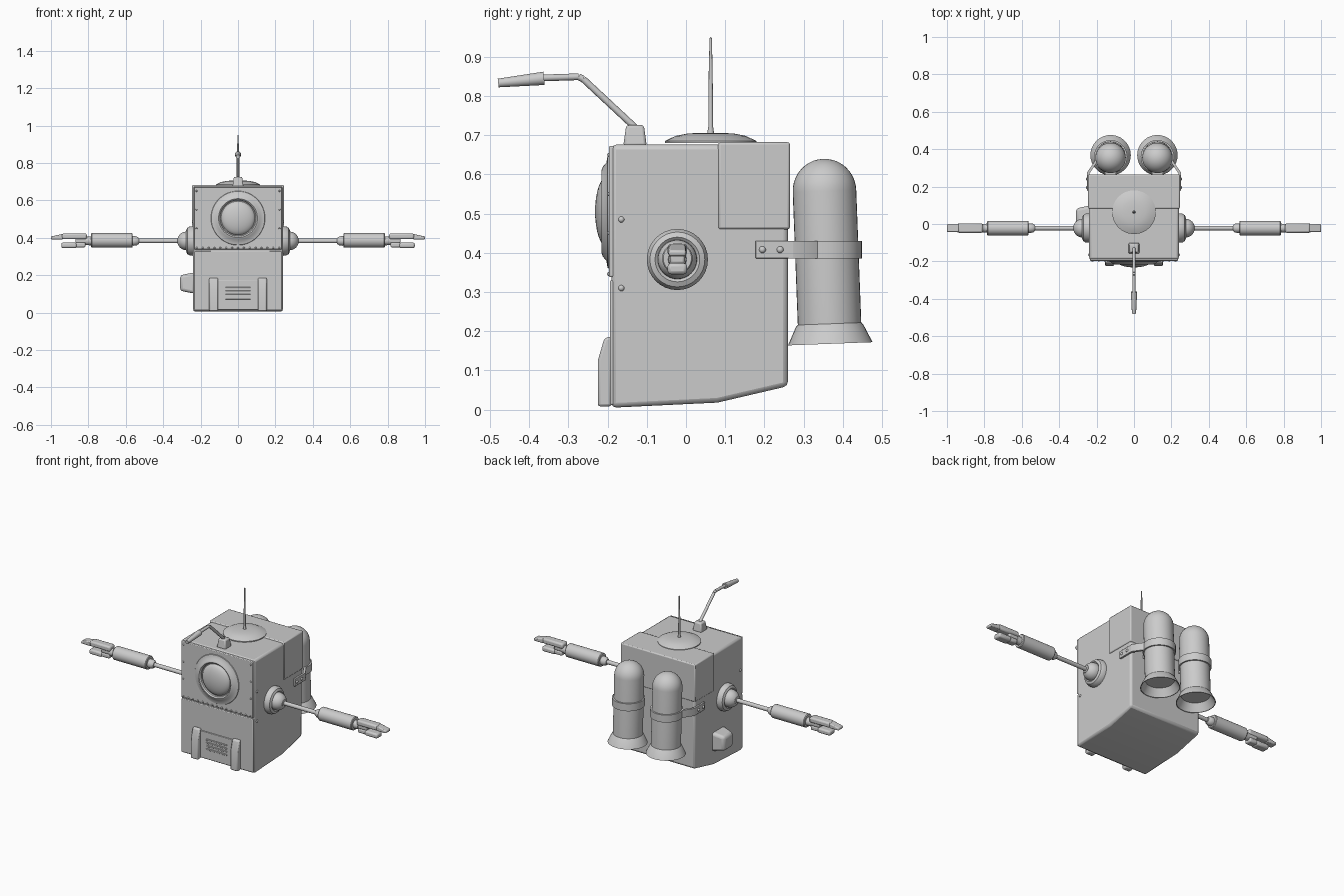
import bpy, bmesh, math
from mathutils import Vector, Matrix

if "Cube" in bpy.data.objects:
    bpy.data.objects.remove(bpy.data.objects["Cube"])

grey = bpy.data.materials.new("light grey")
grey.diffuse_color = (0.6, 0.6, 0.6, 1)
grey.use_nodes = True
grey.node_tree.nodes["Principled BSDF"].inputs["Base Color"].default_value = grey.diffuse_color


def finish(name, bm, bevel=0, segs=2):
    bmesh.ops.recalc_face_normals(bm, faces=bm.faces)
    me = bpy.data.meshes.new(name)
    bm.to_mesh(me)
    bm.free()
    me.materials.append(grey)
    ob = bpy.data.objects.new(name, me)
    bpy.context.collection.objects.link(ob)
    bpy.ops.object.select_all(action='DESELECT')
    ob.select_set(True)
    bpy.context.view_layer.objects.active = ob
    if bevel:
        m = ob.modifiers.new("bevel", 'BEVEL')
        m.width, m.segments = bevel, segs
    bpy.ops.object.shade_smooth_by_angle(angle=math.radians(35))
    return ob


def box(name, lo, hi, bevel=0.0, taper=1.0):
    """Box between two corners; taper scales the top."""
    bm = bmesh.new()
    lo, hi = Vector(lo), Vector(hi)
    bmesh.ops.create_cube(bm, size=1)
    for v in bm.verts:
        if v.co.z > 0:
            v.co.x *= taper
            v.co.y *= taper
        v.co = (lo + hi) / 2 + v.co * (hi - lo)
    return finish(name, bm, bevel)


def prism(name, profile, x0, x1, bevel=0.0):
    """Side outline (y, z) extruded along x."""
    bm = bmesh.new()
    a, b = ([bm.verts.new((x, y, z)) for y, z in profile] for x in (x0, x1))
    n = len(profile)
    bm.faces.new(a)
    bm.faces.new(b)
    for i in range(n):
        bm.faces.new((a[i], a[(i + 1) % n], b[(i + 1) % n], b[i]))
    return finish(name, bm, bevel)


def lathe(name, profile, origin, axis, n=32):
    """Profile of (radius, height) turned about an axis through origin."""
    bm = bmesh.new()
    vs = [bm.verts.new((r, 0, h)) for r, h in profile]
    es = [bm.edges.new(p) for p in zip(vs, vs[1:])]
    bmesh.ops.spin(bm, geom=vs + es, cent=(0, 0, 0), axis=(0, 0, 1),
                   angle=2 * math.pi, steps=n, use_duplicate=False)
    bmesh.ops.remove_doubles(bm, verts=bm.verts, dist=0.0001)
    rot = Vector((0, 0, 1)).rotation_difference(Vector(axis)).to_matrix().to_4x4()
    bm.transform(Matrix.Translation(origin) @ rot)
    return finish(name, bm)


def dome(r, h, z=0.0, n=8):
    return [(r * math.cos(i * math.pi / 2 / n), z + h * math.sin(i * math.pi / 2 / n))
            for i in range(n + 1)]


def rod(name, a, b, r0, r1, n=16):
    a, b = Vector(a), Vector(b)
    L = (b - a).length
    return lathe(name, [(0, 0), (r0, 0), (r1, L), (0, L)], a, (b - a) / L, n)


# Main body with sloped underside, and the raised rear shell
prism("body", [(-0.19, 0.005), (0.08, 0.018), (0.26, 0.06), (0.26, 0.676), (-0.19, 0.676)],
      -0.24, 0.24, 0.012)
box("rear_shell", (-0.245, 0.082, 0.46), (0.245, 0.265, 0.682), 0.006)

# Front plates, either side of the seam
box("upper_front_plate", (-0.236, -0.197, 0.338), (0.236, -0.18, 0.672), 0.004)
box("lower_front_plate", (-0.236, -0.194, 0.012), (0.236, -0.18, 0.33), 0.004)

# Rivets along the seam and up the front edges
spots = [(-0.22 + 0.44 * i / 14, 0.346) for i in range(15)]
spots += [(s * 0.222, z) for s in (-1, 1) for z in (0.45, 0.55, 0.65)]
for x, z in spots:
    lathe("rivet", dome(0.005, 0.004, 0, 3), (x, -0.197, z), (0, -1, 0), 8)

# Eye: shallow dished ring with a domed lens
lathe("eye_ring", [(0.147, 0), (0.143, 0.006), (0.125, 0.009), (0.115, 0.018),
                   (0.104, 0.022), (0.097, 0.016), (0.095, 0.008), (0, 0.008)],
      (0, -0.194, 0.505), (0, -1, 0), 48)
lathe("eye_lens", dome(0.091, 0.032), (0, -0.2, 0.505), (0, -1, 0), 40)

# Front grille panel with two uprights
box("grille_panel", (-0.11, -0.199, 0.015), (0.11, -0.19, 0.175), 0.003)
for i in range(4):
    z = 0.075 + i * 0.019
    box("grille_slat", (-0.068, -0.204, z - 0.004), (0.068, -0.195, z + 0.004), 0.002)
for s in (-1, 1):
    prism("grille_upright", [(-0.19, 0.008), (-0.225, 0.008), (-0.225, 0.125),
                             (-0.208, 0.183), (-0.19, 0.187)],
          s * 0.13 - 0.024, s * 0.13 + 0.024, 0.007)

# Top dish and aerial
lathe("top_dish", [(0.117, 0), (0.117, 0.005), (0.09, 0.018), (0.06, 0.024),
                   (0.03, 0.026), (0, 0.026)], (0, 0.063, 0.68), (0, 0, 1), 40)
lathe("aerial", [(0.009, 0), (0.006, 0.02), (0.005, 0.16), (0.0035, 0.22),
                 (0.003, 0.245), (0, 0.247)], (0, 0.063, 0.703), (0, 0, 1), 12)

# Boom with its foot and end piece
box("boom_foot", (-0.03, -0.16, 0.672), (0.03, -0.1, 0.726), 0.007, 0.75)
path = [(0, -0.13, 0.72), (0, -0.262, 0.843), (0, -0.274, 0.849), (0, -0.365, 0.846)]
for a, b in zip(path, path[1:]):
    rod("boom_tube", a, b, 0.0085, 0.0085)
rod("boom_end", (0, -0.362, 0.845), (0, -0.479, 0.833), 0.017, 0.011, 20)

# Side pod on the left
bm = bmesh.new()
bmesh.ops.create_cube(bm, size=1)
for v in bm.verts:
    k = 0.72 if v.co.x < 0 else 1
    v.co = Vector((-0.27 + v.co.x * 0.08, 0.04 + v.co.y * 0.12 * k, 0.158 + v.co.z * 0.115 * k))
finish("side_pod", bm, 0.016, 3)

# Arms, mirrored
AY, AZ = -0.022, 0.383
for s in (-1, 1):
    ax = (s, 0, 0)
    at = lambda x, z=AZ: (s * x, AY, z)
    lathe("shoulder_ring", [(0.078, 0), (0.078, 0.022), (0.07, 0.036), (0.057, 0.042),
                            (0.05, 0.036), (0, 0.036)], at(0.235), ax)
    lathe("shoulder_ball", [(0.05, 0)] + dome(0.05, 0.05, 0.025), at(0.25), ax)
    lathe("shoulder_collar", [(0.022, 0), (0.022, 0.03), (0, 0.03)], at(0.292), ax, 20)
    rod("arm_rod", at(0.3), at(0.54), 0.012, 0.012)
    lathe("elbow_joint", [(0, 0), (0.016, 0.003), (0.024, 0.014), (0.026, 0.03),
                          (0.024, 0.05), (0, 0.05)], at(0.527), ax, 20)
    lathe("forearm", [(0, 0), (0.036, 0), (0.039, 0.004), (0.039, 0.218),
                      (0.036, 0.222), (0, 0.222)], at(0.563, AZ + 0.003), ax)
    rod("wrist", at(0.78), at(0.815), 0.024, 0.022)

    def hand(name, x0, x1, z0, z1, w, bev=0.006):
        a, b = sorted((s * x0, s * x1))
        box(name, (a, AY - w, z0), (b, AY + w, z1), bev)
    hand("palm", 0.8, 0.87, 0.372, 0.4, 0.019)
    hand("upper_finger", 0.808, 0.942, 0.392, 0.423, 0.025, 0.009)
    hand("lower_finger_base", 0.815, 0.87, 0.348, 0.375, 0.022, 0.008)
    hand("lower_finger", 0.862, 0.945, 0.345, 0.374, 0.025, 0.009)
    # Tapered fingertip
    bm = bmesh.new()
    bmesh.ops.create_cube(bm, size=1)
    for v in bm.verts:
        k = 0.5 if v.co.x > 0 else 1
        v.co = Vector((s * (0.968 + v.co.x * 0.064), AY + v.co.y * 0.044,
                       0.406 - (1 - k) * 0.014 + v.co.z * 0.03 * k))
    finish("fingertip", bm, 0.005)

# Tanks with flared open nozzles, straps and side brackets, mirrored
axis = Vector((0, -0.038, 1)).normalized()
for s in (-1, 1):
    foot = Vector((s * 0.125, 0.368, 0.168))
    lathe("tank", [(0, 0.045), (0.081, 0.045)] + dome(0.081, 0.082, 0.39, 10), foot, axis, 36)
    lathe("nozzle", [(0.08, 0.052), (0.086, 0.046), (0.108, 0), (0.104, 0),
                     (0.078, 0.045), (0, 0.045)], foot, axis, 36)
    lathe("strap", [(0.08, 0), (0.089, 0), (0.089, 0.044), (0.08, 0.044)],
          (s * 0.125, 0.36, 0.386), (0, 0, 1), 36)
    a, b = sorted((s * 0.238, s * 0.25))
    box("strap_bracket", (a, 0.177, 0.386), (b, 0.275, 0.43), 0.002)
    # Strap end running from the bracket to the tank
    bm = bmesh.new()
    ring = [(0.25, 0.262), (0.25, 0.277), (0.207, 0.34), (0.198, 0.33), (0.238, 0.27)]
    lo, hi = ([bm.verts.new((s * x, y, z)) for x, y in ring] for z in (0.386, 0.43))
    bm.faces.new(lo)
    bm.faces.new(hi)
    for i in range(5):
        j = (i + 1) % 5
        bm.faces.new((lo[i], lo[j], hi[j], hi[i]))
    finish("strap_end", bm)
    for y in (0.195, 0.24):
        lathe("bracket_bolt", dome(0.009, 0.008, 0, 4), (s * 0.249, y, 0.408), (s, 0, 0), 12)
    # Mount joining the tank to the back
    box("tank_mount", (s * 0.125 - 0.03, 0.255, 0.386), (s * 0.125 + 0.03, 0.3, 0.43))
    # Small bolts near the front edge of each side
    for z in (0.31, 0.485):
        lathe("side_bolt", dome(0.008, 0.007, 0, 4), (s * 0.239, -0.165, z), (s, 0, 0), 12)
